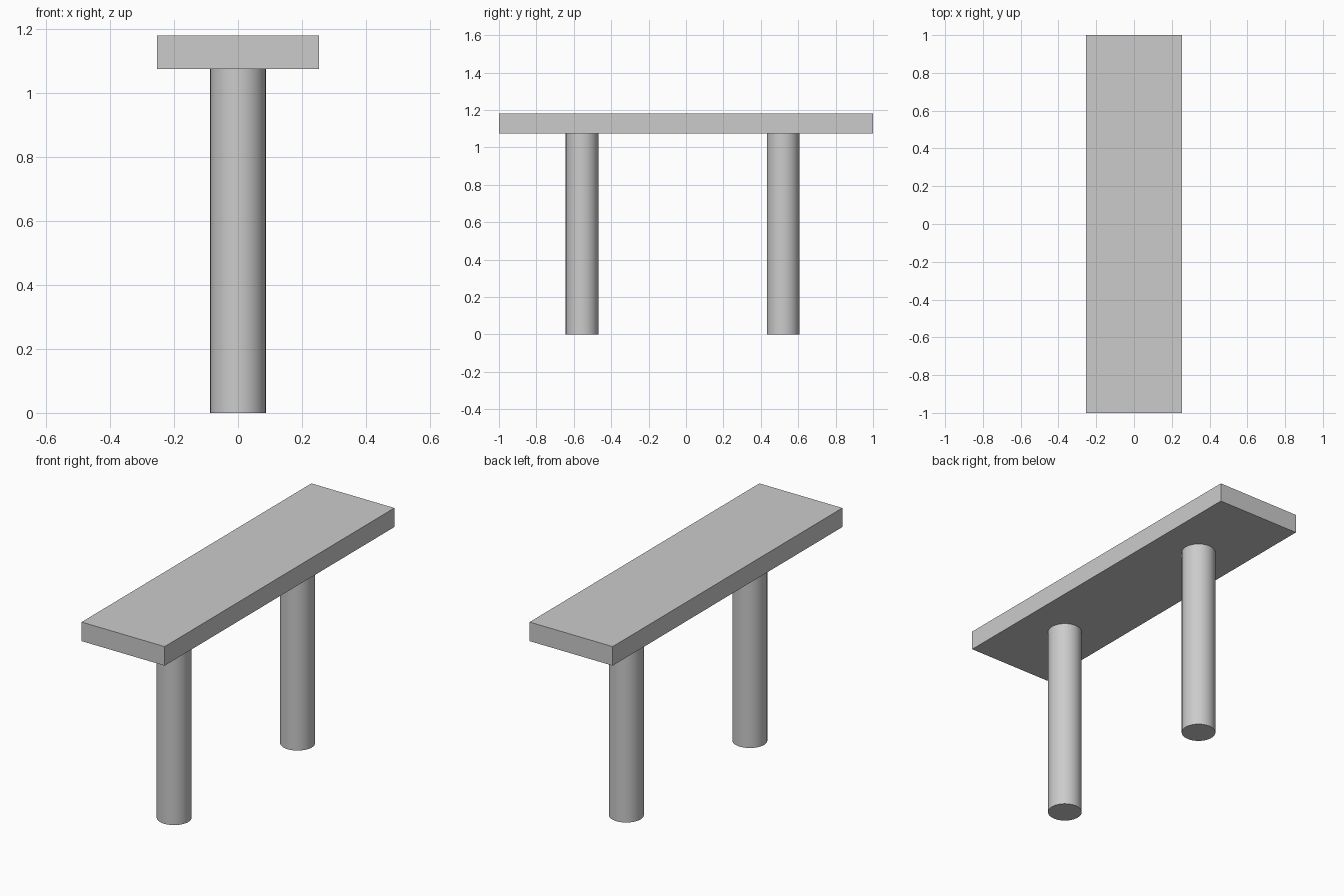
import bpy

if "Cube" in bpy.data.objects:
    bpy.data.objects.remove(bpy.data.objects["Cube"])

TOP_Z, UNDER_Z = 1.18, 1.075
LEG_RADIUS = 0.087

# Flat slab seat
bpy.ops.mesh.primitive_cube_add(size=1, location=(0, 0, (TOP_Z + UNDER_Z) / 2))
seat = bpy.context.object
seat.name = "seat"
seat.scale = (0.506, 2.0, TOP_Z - UNDER_Z)
bpy.ops.object.transform_apply(location=False, rotation=False, scale=True)


def add_leg(name, y):
    bpy.ops.mesh.primitive_cylinder_add(
        vertices=64, radius=LEG_RADIUS, depth=UNDER_Z, location=(0, y, UNDER_Z / 2))
    bpy.context.object.name = name
    bpy.ops.object.shade_smooth_by_angle()


# Round legs, slightly off-centre along the length
for name, y in (("front_leg", -0.556), ("back_leg", 0.519)):
    add_leg(name, y)
